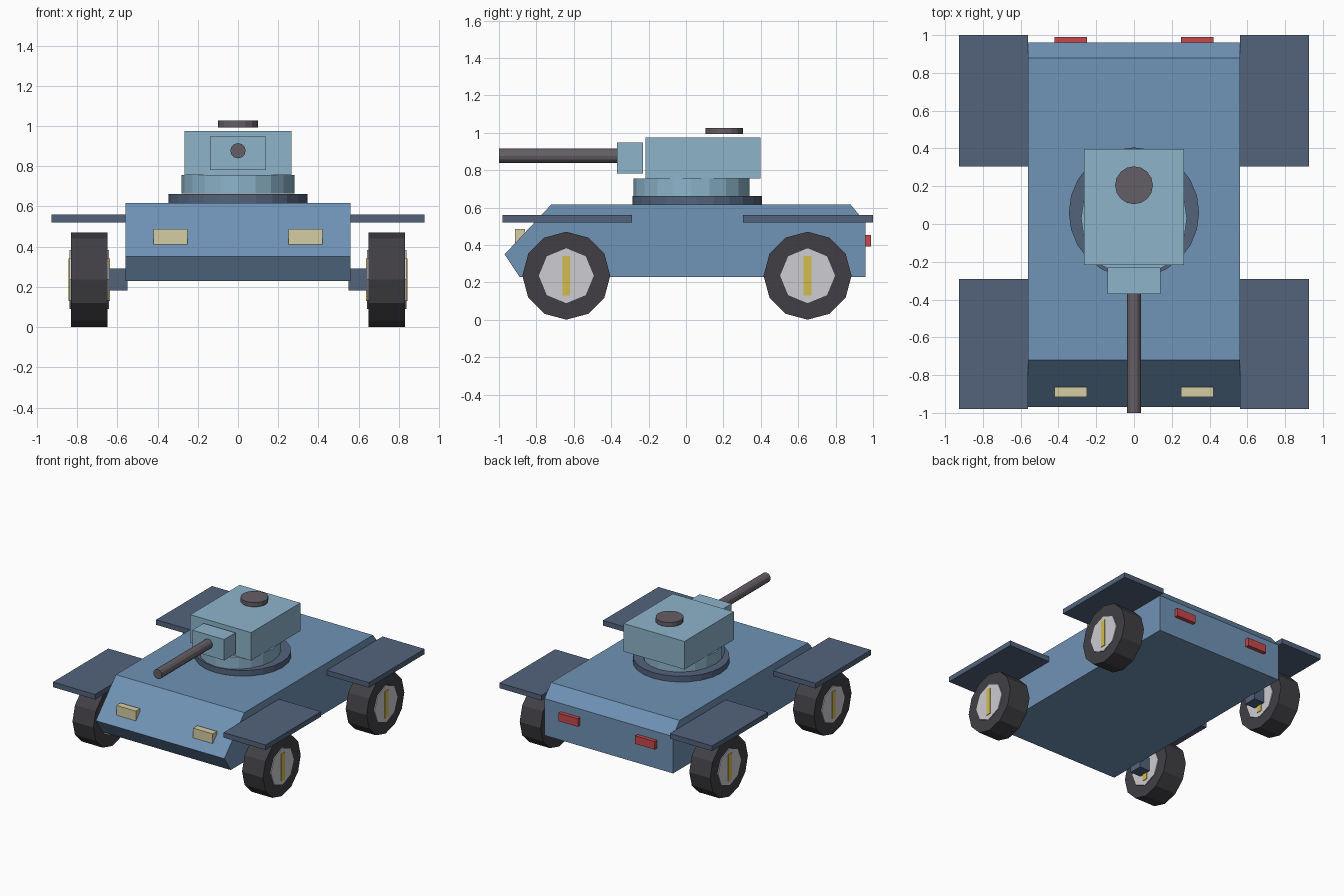
import bpy, bmesh
from math import pi
from mathutils import Matrix, Vector

if "Cube" in bpy.data.objects:
    bpy.data.objects.remove(bpy.data.objects["Cube"], do_unlink=True)


def material(name, r, g, b):
    lin = [((c / 255 + 0.055) / 1.055) ** 2.4 for c in (r, g, b)] + [1.0]
    m = bpy.data.materials.new(name)
    m.use_nodes = True
    m.diffuse_color = lin
    m.node_tree.nodes["Principled BSDF"].inputs["Base Color"].default_value = lin
    return m


HULL = material("hull blue", 112, 147, 182)
TURRET = material("turret light blue", 141, 181, 203)
DARK = material("dark slate blue", 83, 99, 124)
TYRE = material("tyre black", 65, 63, 68)
HUB = material("hub pale grey", 206, 204, 209)
GUN = material("gunmetal", 101, 95, 101)
YELLOW = material("hub bar yellow", 212, 187, 76)
LAMP = material("headlight cream", 214, 206, 164)
RED = material("tail light red", 200, 72, 76)


def finish(name, bm, mat):
    bmesh.ops.recalc_face_normals(bm, faces=bm.faces)
    me = bpy.data.meshes.new(name)
    bm.to_mesh(me)
    bm.free()
    me.materials.append(mat)
    ob = bpy.data.objects.new(name, me)
    bpy.context.collection.objects.link(ob)
    return ob


def box(name, x, y, z, mat):
    """Box from its (min, max) range on each axis."""
    bm = bmesh.new()
    bmesh.ops.create_cube(bm, size=1)
    ranges = (x, y, z)
    for v in bm.verts:
        v.co = Vector([lo + (c + 0.5) * (hi - lo) for c, (lo, hi) in zip(v.co, ranges)])
    return finish(name, bm, mat)


def cylinder(name, centre, radius, depth, sides, axis, mat, stretch=1.0):
    bm = bmesh.new()
    bmesh.ops.create_cone(bm, cap_ends=True, segments=sides,
                          radius1=radius, radius2=radius, depth=depth)
    turn = Matrix()
    if axis != "Z":
        turn = Matrix.Rotation(pi / 2, 4, "Y" if axis == "X" else "X")
    bm.transform(Matrix.Translation(centre) @ Matrix.Scale(stretch, 4, (0, 1, 0)) @ turn)
    return finish(name, bm, mat)


# Hull: side profile swept across the width
profile = [(-0.89, 0.23), (-0.97, 0.35), (-0.72, 0.617),
           (0.88, 0.617), (0.96, 0.52), (0.96, 0.23)]
bm = bmesh.new()
side = bm.faces.new([bm.verts.new((-0.56, y, z)) for y, z in profile])
swept = bmesh.ops.extrude_face_region(bm, geom=[side])["geom"]
bmesh.ops.translate(bm, vec=(1.12, 0, 0),
                    verts=[g for g in swept if isinstance(g, bmesh.types.BMVert)])
if not side.is_valid or len(bm.faces) < len(profile) + 2:
    bm.faces.new([v for v in bm.verts if v.co.x < 0])
finish("hull", bm, HULL)


def span(sign, a, b):
    return tuple(sorted((sign * a, sign * b)))


# Running gear and lamps on both sides
for s, label in ((1, "left"), (-1, "right")):
    for end, wy, fender_y in (("front", -0.64, (-0.98, -0.29)),
                              ("rear", 0.65, (0.305, 1.0))):
        tag = f"{end}_{label}"
        c = (s * 0.739, wy, 0.236)
        box(f"fender_{tag}", span(s, 0.56, 0.927), fender_y, (0.52, 0.56), DARK)
        box(f"axle_{tag}", span(s, 0.55, 0.66), (wy - 0.053, wy + 0.053), (0.183, 0.29), DARK)
        cylinder(f"tyre_{tag}", c, 0.235, 0.182, 12, "X", TYRE)
        cylinder(f"hub_{tag}", c, 0.147, 0.196, 8, "X", HUB)
        box(f"hub_bar_{tag}", span(s, 0.636, 0.842), (wy - 0.021, wy + 0.021),
            (0.13, 0.342), YELLOW)
    box(f"headlight_{label}", span(s, 0.25, 0.42), (-0.915, -0.862), (0.41, 0.487), LAMP)
    box(f"tail_light_{label}", span(s, 0.25, 0.42), (0.95, 0.99), (0.392, 0.455), RED)

# Turret on its ring
cylinder("turret_ring", (0, 0.06, 0.638), 0.345, 0.048, 24, "Z", DARK)
cylinder("turret_neck", (0, 0.03, 0.71), 0.28, 0.094, 20, "Z", TURRET, stretch=1.11)
box("turret", (-0.265, 0.265), (-0.216, 0.398), (0.755, 0.976), TURRET)
box("gun_mantlet", (-0.139, 0.139), (-0.37, -0.23), (0.782, 0.947), TURRET)
cylinder("gun_barrel", (0, -0.67, 0.877), 0.038, 0.66, 12, "Y", GUN)
cylinder("hatch", (0, 0.205, 1.01), 0.1, 0.033, 16, "Z", GUN)
